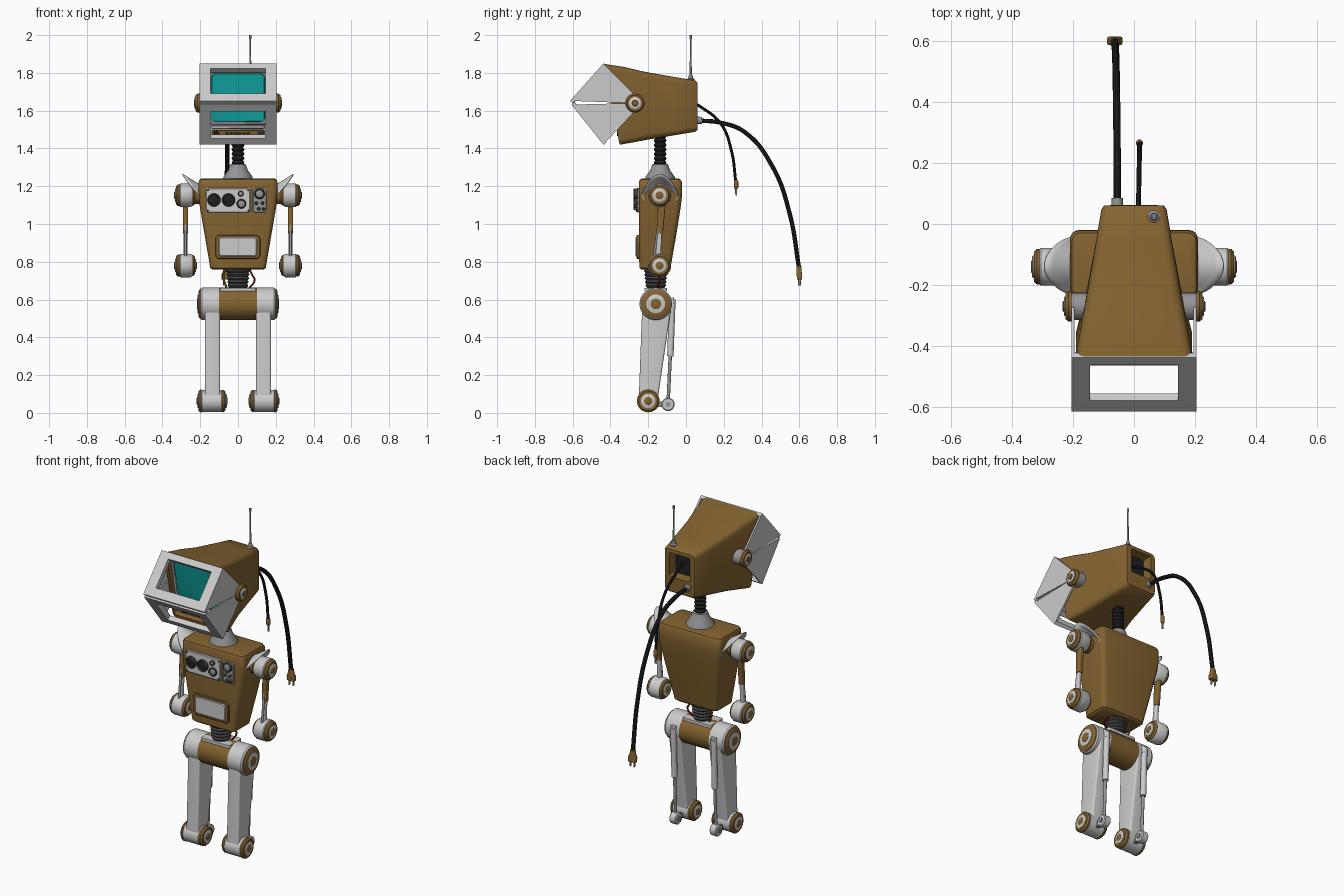
import bpy, bmesh, math
from mathutils import Vector as V

if "Cube" in bpy.data.objects:
    bpy.data.objects.remove(bpy.data.objects["Cube"])


def material(name, rgb):
    m = bpy.data.materials.new(name)
    m.diffuse_color = (*rgb, 1)
    m.use_nodes = True
    m.node_tree.nodes["Principled BSDF"].inputs["Base Color"].default_value = m.diffuse_color
    return m


BROWN = material("brown", (0.23, 0.125, 0.03))
BLACK = material("black", (0.015, 0.015, 0.017))
DARK = material("dark_grey", (0.06, 0.06, 0.065))
STEEL = material("steel", (0.3, 0.3, 0.31))
TEAL = material("teal", (0.005, 0.42, 0.40))
RED = material("red", (0.3, 0.01, 0.015))


def finish(ob, mat):
    if mat:
        ob.data.materials.append(mat)
    bpy.ops.object.select_all(action='DESELECT')
    ob.select_set(True)
    bpy.context.view_layer.objects.active = ob
    bpy.ops.object.shade_smooth_by_angle(angle=math.radians(35))
    return ob


def loft(name, rings, mat=None, cyclic=False, strip=False):
    """Skin a list of equal rings; strip = open, uncapped surface."""
    bm = bmesh.new()
    vs = [[bm.verts.new(p) for p in r] for r in rings]
    n = len(vs[0])
    for i in range(len(vs) if cyclic else len(vs) - 1):
        a, b = vs[i], vs[(i + 1) % len(vs)]
        for j in range(n - 1 if strip else n):
            k = (j + 1) % n
            bm.faces.new((a[j], a[k], b[k], b[j]))
    if not (cyclic or strip):
        bm.faces.new(vs[0])
        bm.faces.new(vs[-1])
    bmesh.ops.recalc_face_normals(bm, faces=bm.faces)
    me = bpy.data.meshes.new(name)
    bm.to_mesh(me)
    bm.free()
    ob = bpy.data.objects.new(name, me)
    bpy.context.collection.objects.link(ob)
    return finish(ob, mat)


def rrect(x0, x1, y0, y1, r, n=5):
    pts = []
    for k, (cx, cy) in enumerate([(x1 - r, y1 - r), (x0 + r, y1 - r), (x0 + r, y0 + r), (x1 - r, y0 + r)]):
        for i in range(n):
            a = math.pi / 2 * (k + i / (n - 1))
            pts.append((cx + r * math.cos(a), cy + r * math.sin(a)))
    return pts


def lathe(name, prof, origin, axis=(0, 0, 1), mat=None, n=32):
    q = V(axis).to_track_quat('Z', 'Y')
    return loft(name, [[V(origin) + q @ V((r * math.cos(t), r * math.sin(t), h))
                        for t in (2 * math.pi * i / n for i in range(n))] for r, h in prof], mat)


def rod(name, a, b, r, mat=None, r2=None):
    d = V(b) - V(a)
    return lathe(name, [(r, 0), (r2 or r, d.length)], a, d, mat, 16)


def panel(name, x0, x1, z0, z1, back, front, mat=None, r=0.01, slope=0):
    """Bevelled slab facing -y, leaning back by slope (top reference z = 1.848)."""
    def ring(y, s):
        return [(x, y + (1.848 - z) * slope, z) for x, z in rrect(x0 + s, x1 - s, z0 + s, z1 - s, r)]
    return loft(name, [ring(back, 0), ring(front + 0.004, 0), ring(front, 0.004)], mat)


def upright(name, secs, mat=None, r=0.02):
    """Vertical loft from (z, x0, x1, y0, y1) sections."""
    return loft(name, [[(x, y, z) for x, y in rrect(x0, x1, y0, y1, r)] for z, x0, x1, y0, y1 in secs], mat)


def cap(name, x, y, z, r, s, d=0.02):
    """Brown joint cap with pale ring and hub, facing s along x."""
    o, ax = (x, y, z), (s, 0, 0)
    lathe(name + "_cap", [(r, 0), (r, d * .5), (r * .84, d)], o, ax, BROWN)
    lathe(name + "_ring", [(r * .64, d * .9), (r * .64, d * 1.15), (r * .55, d * 1.3)], o, ax)
    lathe(name + "_hub", [(r * .36, d), (r * .36, d * 1.35), (r * .28, d * 1.5)], o, ax, BROWN)


def cable(name, pts, r, mat):
    cu = bpy.data.curves.new(name, 'CURVE')
    cu.dimensions = '3D'
    cu.bevel_depth, cu.bevel_resolution, cu.use_fill_caps = r, 3, True
    sp = cu.splines.new('BEZIER')
    sp.bezier_points.add(len(pts) - 1)
    for b, p in zip(sp.bezier_points, pts):
        b.co = p
        b.handle_left_type = b.handle_right_type = 'AUTO'
    ob = bpy.data.objects.new(name, cu)
    bpy.context.collection.objects.link(ob)
    bpy.ops.object.select_all(action='DESELECT')
    ob.select_set(True)
    bpy.context.view_layer.objects.active = ob
    bpy.ops.object.convert(target='MESH')
    return finish(bpy.context.view_layer.objects.active, mat)


def bellows(name, z0, z1, ra, rb, n, y, mat):
    prof = []
    for i in range(n * 4 + 1):
        f = i / (n * 4)
        prof.append((ra + (rb - ra) * f - (0, .003, .008, .003)[i % 4], (z1 - z0) * f))
    lathe(name, prof, (0, y, z0), (0, 0, 1), mat)


# Head shell, recessed at both ends
def head_ring(yt, yb, w, zb, zt, r):
    return [(x, yb + (yt - yb) * (z - zb) / (zt - zb), z) for x, z in rrect(-w, w, zb, zt, r)]


loft("head_shell", [head_ring(*a) for a in [
    (-.40, -.325, .172, 1.445, 1.823, .015), (-.43, -.355, .178, 1.438, 1.83, .015),
    (-.437, -.35, .19, 1.42, 1.848, .025), (-.33, -.28, .172, 1.432, 1.832, .032),
    (-.22, -.20, .152, 1.447, 1.806, .034), (-.06, -.06, .125, 1.47, 1.778, .03),
    (.048, .048, .107, 1.488, 1.76, .028), (.06, .06, .099, 1.497, 1.75, .024),
    (.062, .062, .07, 1.585, 1.73, .01), (-.01, -.01, .066, 1.59, 1.725, .01)]], BROWN)
panel("rear_socket", -.065, .065, 1.588, 1.727, .004, -.012, BLACK)

# Screen and face controls
panel("face_plate", -.174, .174, 1.445, 1.823, -.39, -.412, slope=.2)
panel("screen_bezel", -.155, .155, 1.525, 1.81, -.40, -.422, STEEL, slope=.2)
panel("screen", -.142, .142, 1.54, 1.797, -.41, -.43, TEAL, .02, .2)
panel("control_bar", -.14, .14, 1.503, 1.522, -.40, -.435, slope=.2, r=.004)
panel("control_strip", -.14, .14, 1.458, 1.498, -.40, -.425, BROWN, .005, .2)
lathe("face_knob", [(.015, 0), (.012, .02)], (-.115, -.345, 1.478), (0, -1, 0), BLACK, 20)
for i in range(6):
    panel("face_button", -.065 + i * .022, -.05 + i * .022, 1.472, 1.485, -.42, -.433, DARK, .002, .2)
panel("face_switch", .105, .13, 1.47, 1.486, -.42, -.433, DARK, .002, .2)

# Two-flap visor
pivot = (-.27, 1.64)
for nm, A, B, f0, f1, back in [("upper", (-.437, 1.85), (-.614, 1.652), .14, .80, (-.25, 1.66)),
                               ("lower", (-.437, 1.42), (-.607, 1.632), .16, .83, (-.25, 1.62))]:
    a, b = V((0, *A)), V((0, *B))
    nrm = V((0, *pivot)) - (a + b) / 2
    nrm = (nrm - (b - a) * nrm.dot(b - a) / (b - a).length_squared).normalized()
    out = rrect(-.205, .205, 0, 1, .002, 2)
    hole = rrect(-.145, .145, f0, f1, .002, 2)

    def at(r, d):
        return [V((x, 0, 0)) + a + (b - a) * t + nrm * d for x, t in r]
    loft(nm + "_visor_frame", [at(out, 0), at(out, .02), at(hole, .03), at(hole, 0)], cyclic=True)
    for s in (-1, 1):
        tri = [A, B, (-.29, 1.64), back]
        loft(nm + "_visor_side", [[(s * x, *p) for p in tri] for x in (.195, .205)])

# Antenna
lathe("antenna_base", [(.02, 0), (.02, .012), (.012, .018), (.01, .035)], (.065, .025, 1.755), mat=STEEL)
rod("antenna", (.065, .025, 1.77), (.065, .025, 1.985), .006, STEEL, .004)
rod("antenna_tip", (.065, .025, 1.98), (.065, .025, 2), .006, STEEL)

# Power cables and plugs
cable("power_cable", [(-.055, .05, 1.548), (-.055, .18, 1.537), (-.056, .31, 1.487), (-.058, .46, 1.3),
                      (-.06, .55, 1.05), (-.063, .598, .77)], .012, BLACK)
rod("cable_grommet", (-.055, .05, 1.55), (-.055, .085, 1.548), .019, STEEL)
upright("power_plug", [(.705, -.088, -.038, .588, .615), (.73, -.088, -.038, .586, .615),
                       (.75, -.08, -.046, .585, .612), (.775, -.076, -.05, .585, .611)], BROWN, .008)
for x in (-.076, -.05):
    upright("plug_prong", [(.675, x - .003, x + .003, .594, .608), (.71, x - .003, x + .003, .594, .608)], STEEL, .002)
cable("thin_cable", [(.015, -.005, 1.665), (.015, .07, 1.625), (.017, .185, 1.53), (.018, .24, 1.39),
                     (.018, .264, 1.22)], .008, BLACK)
lathe("thin_plug", [(.008, 0), (.012, .01), (.012, .04), (.006, .05)], (.018, .265, 1.185), mat=BROWN, n=16)
rod("thin_plug_tip", (.018, .266, 1.15), (.018, .265, 1.19), .005, STEEL)

# Neck
bellows("neck", 1.30, 1.465, .034, .034, 7, -.137, BLACK)
lathe("neck_collar", [(.08, 0), (.077, .015), (.052, .05), (.042, .08), (.036, .082)], (0, -.137, 1.235), mat=STEEL)

# Torso
upright("torso", [(.758, -.135, .135, -.235, -.093), (.768, -.147, .147, -.247, -.082),
                  (.95, -.178, .178, -.25, -.05), (1.09, -.202, .202, -.25, -.028), (1.16, -.209, .209, -.25, -.02),
                  (1.222, -.209, .209, -.25, -.022), (1.236, -.203, .203, -.244, -.03),
                  (1.241, -.192, .192, -.233, -.042)], BROWN, .028)

# Chest instruments
panel("chest_panel", -.17, .065, 1.06, 1.19, -.24, -.262)
panel("side_panel", .078, .152, 1.06, 1.19, -.24, -.258, STEEL)
for x, z, r in [(-.127, 1.127, .035), (-.05, 1.127, .035), (.015, 1.16, .015), (.018, 1.107, .025), (.114, 1.16, .028)]:
    lathe("dial_rim", [(r, 0), (r, .015), (r * .85, .02), (r * .75, .012)], (x, -.257, z), (0, -1, 0), DARK)
    lathe("dial_face", [(r * .75, 0), (r * .7, .014), (r * .3, .018)], (x, -.257, z), (0, -1, 0),
          BLACK if r > .03 else STEEL)
for x in (-.16, .055):
    for z in (1.07, 1.18):
        lathe("panel_screw", [(.006, 0), (.005, .005)], (x, -.261, z), (0, -1, 0), DARK, 12)
for x, z in [(.097, 1.11), (.13, 1.11), (.11, 1.08), (.135, 1.08)]:
    lathe("toggle", [(.009, 0), (.006, .02)], (x, -.257, z), (0, -1, 0), DARK, 16)
panel("belly_rim", -.12, .118, .815, .942, -.24, -.263, BROWN, .02)
panel("belly_plate", -.102, .100, .828, .93, -.25, -.268, r=.015)

# Waist and wires
bellows("waist", .655, .77, .053, .065, 6, -.16, DARK)
cable("waist_wire_right", [(.06, -.14, .765), (.075, -.14, .73), (.088, -.14, .705), (.06, -.15, .66)], .005, RED)
cable("waist_wire_left", [(-.06, -.13, .765), (-.078, -.13, .73), (-.06, -.14, .66)], .006, BROWN)
upright("pelvis_plate", [(.645, -.095, .095, -.22, -.1), (.662, -.095, .095, -.22, -.1)], None, .01)
lathe("pelvis_drum", [(.086, -.1), (.086, .1)], (0, -.16, .577), (1, 0, 0), BROWN, 48)

for s, side in ((-1, "left_"), (1, "right_")):
    ax = (s, 0, 0)

    def span(name, x0, x1, z0, z1, y0, y1, y2, y3, mat=None, r=.006):
        xs = sorted((s * x0, s * x1))
        upright(side + name, [(z0, *xs, y0, y1), (z1, *xs, y2, y3)], mat, r)
    # Visor pivot
    rod(side + "visor_axle", (s * .14, -.27, 1.64), (s * .208, -.27, 1.64), .045, STEEL)
    cap(side + "visor", s * .204, -.27, 1.64, .05, s)
    # Shoulder and pointed pad
    for nm, z in (("shoulder", 1.152), ("elbow", .78)):
        lathe(side + nm + "_drum", [(.055, .24), (.062, .25), (.062, .305), (.056, .312)], (0, -.14, z), ax)
        cap(side + nm + "_outer", s * .308, -.14, z, .058, s)
        cap(side + nm + "_inner", s * .248, -.14, z, .056, -s)
    rod(side + "shoulder_axle", (s * .18, -.14, 1.152), (s * .25, -.14, 1.152), .045, BROWN)
    th = [math.radians(-115 + 230 * i / 32) for i in range(33)]

    def pad(f):
        return [(s * (.187 + f * (.015 + .09 * max(0, math.cos(t)) ** 1.3)),
                 -.137 + math.sin(t) * (.06 + f * .035),
                 1.15 + math.cos(t) * (.05 + f * (.025 + .04 * max(0, math.cos(t)) ** 2))) for t in th]
    ob = loft(side + "shoulder_pad", [pad(i / 4) for i in range(5)], strip=True)
    ob.modifiers.new("thickness", 'SOLIDIFY').thickness = .006
    # Arm
    span("upper_arm", .265, .291, .95, 1.11, -.152, -.122, -.15, -.108, BROWN)
    span("forearm", .267, .289, .80, .97, -.165, -.135, -.148, -.126)
    rod(side + "arm_piston", (s * .278, -.172, .80), (s * .278, -.13, 1.11), .007, STEEL)
    # Hip, leg and ankle
    lathe(side + "hip_housing", [(.08, .092), (.086, .1), (.086, .19), (.08, .198)], (0, -.16, .577), ax, None, 48)
    cap(side + "hip", s * .194, -.16, .577, .078, s, .016)
    span("leg", .095, .175, .07, .56, -.25, -.15, -.232, -.078, None, .01)
    lathe(side + "ankle_drum", [(.05, .08), (.058, .088), (.058, .19), (.05, .2)], (0, -.2, .063), ax)
    cap(side + "ankle_outer", s * .193, -.2, .063, .06, s, .017)
    cap(side + "ankle_inner", s * .085, -.2, .063, .058, -s)
    # Rear piston and heel roller
    rod(side + "piston_sleeve", (s * .135, -.072, .60), (s * .135, -.083, .3), .017)
    rod(side + "piston_rod", (s * .135, -.083, .31), (s * .135, -.095, .05), .009, STEEL)
    span("piston_mount", .118, .152, .565, .61, -.12, -.06, -.12, -.065)
    lathe(side + "heel_roller", [(.03, -.022), (.035, -.017), (.035, .017), (.03, .022)], (s * .135, -.095, .045), ax)
    lathe(side + "heel_hub", [(.014, -.028), (.014, .028)], (s * .135, -.095, .045), ax, STEEL, 20)
    span("heel_link", .125, .145, .03, .06, -.17, -.1, -.17, -.1, STEEL)
